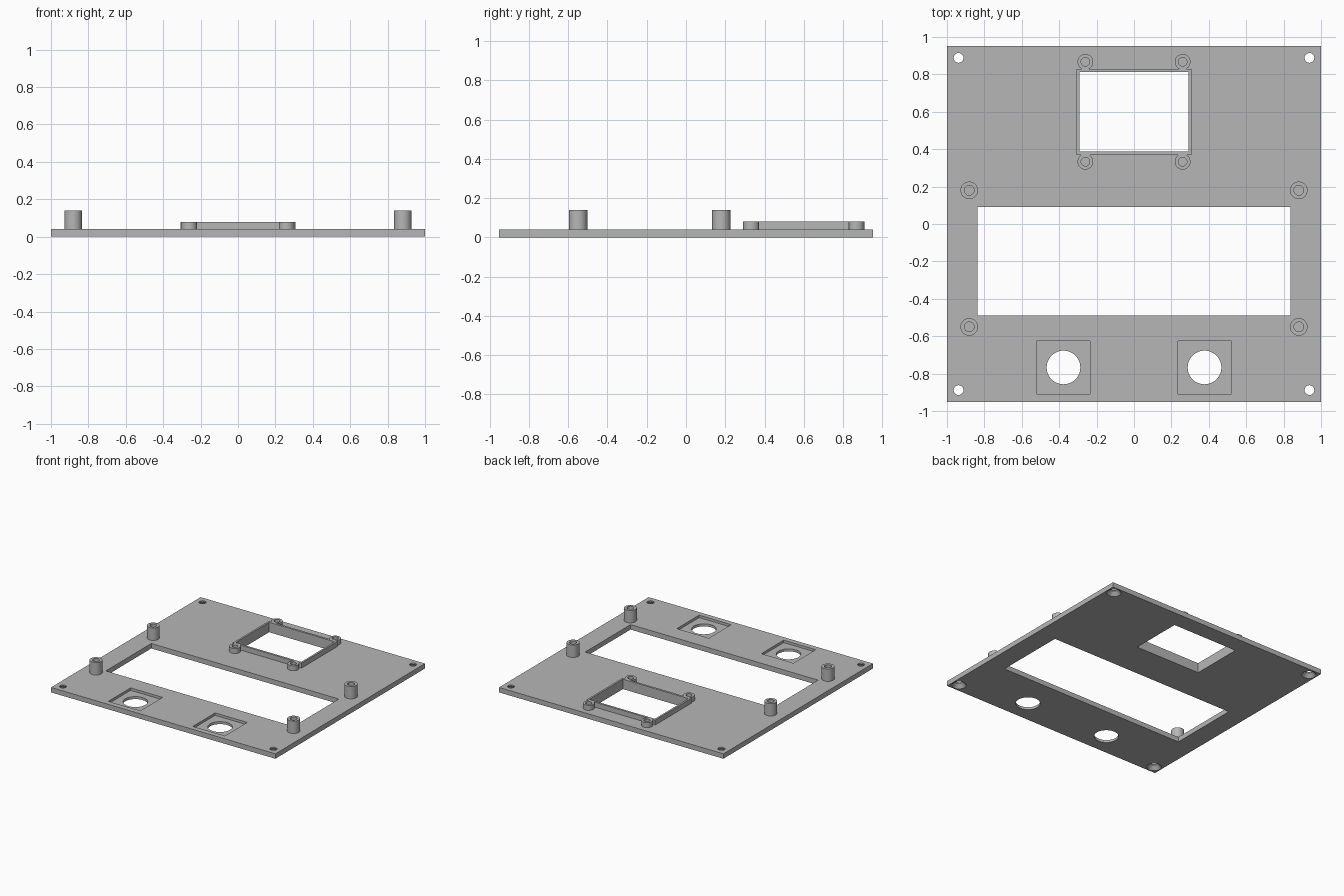
import bpy
import bmesh
from math import radians
from mathutils import Matrix

default = bpy.data.objects.get("Cube")
if default:
    bpy.data.objects.remove(default, do_unlink=True)

grey = bpy.data.materials.new("plain grey")
grey.use_nodes = True
colour = (0.47, 0.47, 0.47, 1)
grey.diffuse_color = colour
grey.node_tree.nodes["Principled BSDF"].inputs["Base Color"].default_value = colour

SIDES = 48
BASE = 0.04  # plate thickness
OVER = 0.02  # how far cutters reach past a surface


def finish(name, bm):
    bmesh.ops.recalc_face_normals(bm, faces=bm.faces)
    mesh = bpy.data.meshes.new(name)
    bm.to_mesh(mesh)
    bm.free()
    mesh.materials.append(grey)
    obj = bpy.data.objects.new(name, mesh)
    bpy.context.collection.objects.link(obj)
    return obj


def box(name, x0, x1, y0, y1, z0, z1):
    bm = bmesh.new()
    bmesh.ops.create_cube(bm, size=1)
    for v in bm.verts:
        v.co.x = x1 if v.co.x > 0 else x0
        v.co.y = y1 if v.co.y > 0 else y0
        v.co.z = z1 if v.co.z > 0 else z0
    return finish(name, bm)


def cone(name, x, y, z0, z1, r0, r1):
    bm = bmesh.new()
    bmesh.ops.create_cone(bm, cap_ends=True, segments=SIDES, radius1=r0, radius2=r1,
                          depth=z1 - z0, matrix=Matrix.Translation((x, y, (z0 + z1) / 2)))
    return finish(name, bm)


def cut(target, cutter):
    cutter.hide_render = True
    mod = target.modifiers.new("cut", "BOOLEAN")
    mod.operation = "DIFFERENCE"
    mod.solver = "EXACT"
    mod.object = cutter
    select(target)
    bpy.ops.object.modifier_apply(modifier=mod.name)
    bpy.data.objects.remove(cutter, do_unlink=True)


def select(obj):
    bpy.ops.object.select_all(action="DESELECT")
    obj.select_set(True)
    bpy.context.view_layer.objects.active = obj


def smooth(obj):
    select(obj)
    bpy.ops.object.shade_smooth_by_angle(angle=radians(30))


def tube(name, x, y, top, outer, inner):
    obj = cone(name, x, y, BASE, top, outer, outer)
    cut(obj, cone("bore", x, y, BASE - OVER, top + OVER, inner, inner))
    smooth(obj)


# Panel with its two rectangular windows
panel = box("panel", -1, 1, -0.952, 0.952, 0, BASE)
cut(panel, box("cutter", -0.836, 0.836, -0.488, 0.09, -OVER, BASE + OVER))
cut(panel, box("cutter", -0.292, 0.292, 0.387, 0.813, -OVER, BASE + OVER))

for side in (-1, 1):
    # Square pocket with a round opening
    x = side * 0.377
    cut(panel, box("cutter", x - 0.143, x + 0.143, -0.909, -0.625, 0.02, BASE + OVER))
    cut(panel, cone("cutter", x, -0.767, -OVER, BASE + OVER, 0.09, 0.09))
    # Corner screw holes, countersunk from below
    for end in (-1, 1):
        x, y = side * 0.938, end * 0.888
        cut(panel, cone("cutter", x, y, -OVER, BASE + OVER, 0.026, 0.026))
        cut(panel, cone("cutter", x, y, -0.01, 0.03, 0.063, 0.026))
smooth(panel)

# Raised rim around the small window
rim = box("window_rim", -0.307, 0.307, 0.37, 0.83, BASE, 0.08)
cut(rim, box("cutter", -0.292, 0.292, 0.387, 0.813, BASE - OVER, 0.08 + OVER))

# Tall standoffs beside the large window, short bosses at the rim corners
for side, label in ((-1, "right"), (1, "left")):
    for y, place in ((-0.55, "front"), (0.18, "back")):
        tube(f"standoff_{place}_{label}", side * 0.881, y, 0.14, 0.047, 0.026)
    for y, place in ((0.333, "front"), (0.867, "back")):
        tube(f"rim_boss_{place}_{label}", side * 0.26, y, 0.08, 0.042, 0.023)
